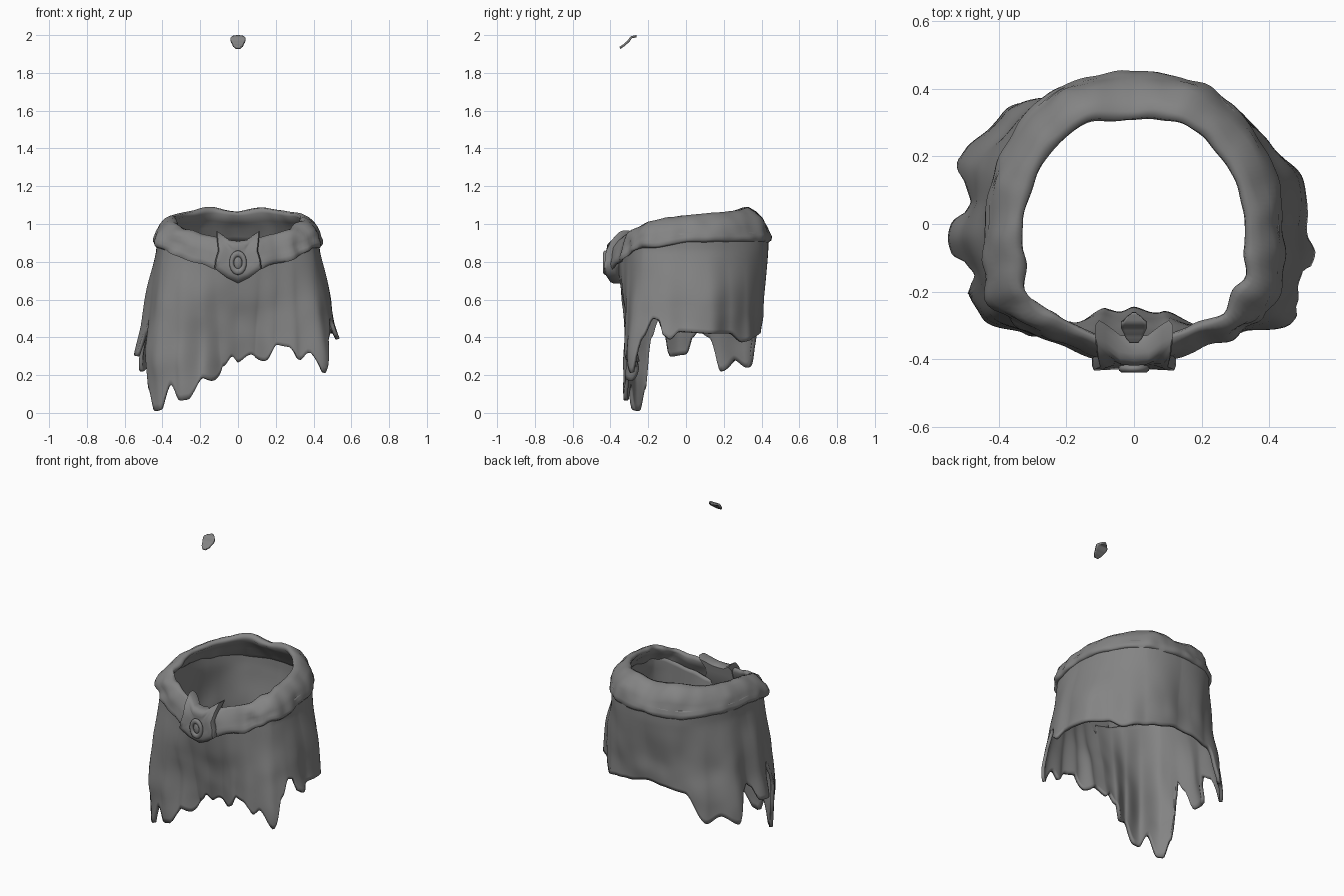
import bpy, bmesh
from math import sin, cos, pi, radians
from mathutils import Vector, noise

if "Cube" in bpy.data.objects:
    bpy.data.objects.remove(bpy.data.objects["Cube"])

grey = bpy.data.materials.new("dark_grey")
grey.diffuse_color = (.23, .23, .23, 1)
grey.use_nodes = True
grey.node_tree.nodes["Principled BSDF"].inputs["Base Color"].default_value = grey.diffuse_color


def interp(keys, a, ease=.5):
    """Interpolation through (position, value) pairs; ease 0 is linear, 1 is rounded."""
    if a <= keys[0][0]:
        return keys[0][1]
    for (a0, v0), (a1, v1) in zip(keys, keys[1:]):
        if a <= a1:
            t = (a - a0) / (a1 - a0)
            return v0 + (v1 - v0) * ((1 - ease) * t + ease * t * t * (3 - 2 * t))
    return keys[-1][1]


def finish(ob, angle):
    ob.data.materials.append(grey)
    bpy.ops.object.select_all(action='DESELECT')
    ob.select_set(True)
    bpy.context.view_layer.objects.active = ob
    bpy.ops.object.shade_smooth_by_angle(angle=radians(angle))


def add_mesh(name, verts, faces, angle=50):
    me = bpy.data.meshes.new(name)
    me.from_pydata(verts, [], faces)
    bm = bmesh.new()
    bm.from_mesh(me)
    bmesh.ops.recalc_face_normals(bm, faces=bm.faces)
    bm.to_mesh(me)
    bm.free()
    ob = bpy.data.objects.new(name, me)
    bpy.context.collection.objects.link(ob)
    finish(ob, angle)
    return ob


def thicken(ob, amount):
    sol = ob.modifiers.new("thickness", 'SOLIDIFY')
    sol.thickness = amount
    sol.offset = 0


def grid_faces(nu, nv, wrap_u=False, wrap_v=False):
    return [(i * nv + j, i * nv + (j + 1) % nv,
             (i + 1) % nu * nv + (j + 1) % nv, (i + 1) % nu * nv + j)
            for i in range(nu if wrap_u else nu - 1)
            for j in range(nv if wrap_v else nv - 1)]


def polar(a, r, z):
    """Angle in degrees, 0 at the front, positive towards +x."""
    return Vector((r * sin(radians(a)), -r * cos(radians(a)), z))


def wobble(p, freq, amp):
    return amp * noise.noise(Vector(p) * freq)


# Belt plan and heights, symmetric about the front
OUTER = [(0, .41), (15, .415), (30, .415), (45, .45), (60, .485), (75, .46),
         (90, .44), (120, .445), (150, .465), (180, .45)]
INNER = [(0, .34), (30, .345), (45, .365), (60, .365), (75, .34), (90, .325),
         (120, .32), (150, .33), (180, .305)]
TOP = [(0, .90), (15, .925), (30, .945), (45, .97), (60, 1.01), (75, 1.035), (90, 1.045),
       (120, 1.06), (158, 1.088), (180, 1.07)]
BOTTOM = [(0, .735), (15, .755), (30, .79), (60, .87), (90, .905), (180, .905)]

# Belt: folded band swept around the waist
PROFILE = [(.78, .03), (.92, 0), (1, .08), (1, .2), (.92, .33), (.87, .5), (.72, .7),
           (.45, .9), (.2, 1), (.03, .97), (0, .85), (.25, .62), (.5, .4), (.65, .15)]
N = 160
verts = []
for i in range(N):
    a = -180 + 360 * i / N
    b = abs(a)
    ri, ro, z0, z1 = (interp(k, b) for k in (INNER, OUTER, BOTTOM, TOP))
    rough = .01 + .025 * max(0, 1 - abs(b - 55) / 25)
    for u, v in PROFILE:
        p = polar(a, ri + (ro - ri) * u, z0 + (z1 - z0) * v)
        verts.append(polar(a, ri + (ro - ri) * u + wobble(p, 13, rough),
                           p.z + wobble(p, 8, .012)))
add_mesh("belt", verts, grid_faces(N, len(PROFILE), True, True), 80)

# Skirt: ragged cloth hanging from the belt
HEM = [(-180, .45), (-165, .44), (-145, .42), (-131, .24), (-121, .28), (-110, .22),
       (-104, .40), (-98, .43), (-94, .40), (-90, .31), (-81, .30), (-77, .42),
       (-72, .49), (-69, .40), (-65, .13), (-60, .01), (-56, .015), (-50, .15),
       (-44, .065), (-40, .07), (-31, .185), (-25, .17), (-16, .25), (-7, .30), (0, .27),
       (14, .31), (26, .275), (34, .36), (40, .35), (47, .28), (51, .32), (58, .21),
       (64, .40), (70, .50), (74, .49), (77, .41), (81, .39), (86, .43), (105, .42),
       (120, .42), (132, .375), (146, .40), (160, .42), (180, .45)]
LOW_R = [(-180, .37), (-150, .41), (-130, .495), (-110, .53), (-98, .50), (-85, .55),
         (-72, .52), (-58, .51), (-45, .44), (-32, .36), (-18, .285), (0, .26), (18, .28),
         (32, .355), (45, .44), (58, .53), (70, .54), (80, .56), (90, .545), (105, .535),
         (120, .485), (135, .45), (150, .41), (180, .37)]
HIGH_R = [(0, .36), (30, .375), (60, .45), (90, .42), (120, .425), (150, .445), (180, .425)]
N, ROWS = 320, 26
verts = []
for i in range(N):
    a = -180 + 360 * i / N
    top = interp(BOTTOM, abs(a)) + .05
    hem = interp(HEM, a, .95)
    rh, rl = interp(HIGH_R, abs(a)), interp(LOW_R, a, .8)
    for j in range(ROWS):
        z = top + (hem - top) * j / (ROWS - 1)
        t = min(1.1, max(0, (.86 - z) / .56))
        r = rh + (rl - rh) * t
        p = polar(a, r, z * .75)
        r += wobble(p, 5, .024) * min(1, t * 2) + wobble(p, 10, .008) * t
        verts.append(polar(a, r, z))
thicken(add_mesh("skirt", verts, grid_faces(N, ROWS, True), 70), .02)

# Buckle: horned, pointed plate that leans back at the top
HALF = [(0, .91), (.045, .915), (.085, .945), (.115, .965), (.112, .92), (.105, .86),
        (.12, .81), (.125, .765), (.06, .715), (0, .685)]
LEAN = [(.68, -.395), (.75, -.435), (.88, -.422), (.965, -.35)]
outline = HALF + [(-x, z) for x, z in HALF[-2:0:-1]]
n = len(outline)
RINGS = [(.9, .075), (1, .05), (1, .015), (.95, 0), (.75, 0), (.55, .008), (.3, .008)]
verts = []
for s, depth in RINGS:
    for x, z in outline:
        zz = .81 + (z - .81) * s
        verts.append((x * s, interp(LEAN, zz) + depth, zz))
faces = grid_faces(len(RINGS), n, False, True)
faces += [tuple(range(n)), tuple(range(len(verts) - n, len(verts)))]
add_mesh("buckle_plate", verts, faces, 60)

# Oval setting and stone on the buckle
bpy.ops.mesh.primitive_torus_add(major_radius=.034, minor_radius=.012, major_segments=32,
                                 minor_segments=10, location=(0, -.428, .795),
                                 rotation=(pi / 2, 0, 0))
ring = bpy.context.object
ring.name = "buckle_ring"
ring.scale = (1, 1.4, 1)
finish(ring, 60)
bpy.ops.mesh.primitive_uv_sphere_add(segments=20, ring_count=12, radius=1,
                                     location=(0, -.422, .795))
stone = bpy.context.object
stone.name = "buckle_stone"
stone.scale = (.022, .014, .036)
finish(stone, 60)

# Small curved scrap floating above: tapered at both ends, flat on top
WIDTH = [(0, .012), (.2, .026), (.6, .04), (.8, .026), (1, .006)]
RISE = [(0, 1.932), (.2, 1.944), (.45, 1.962), (.7, 1.989), (1, 1.994)]
NU, NV = 17, 9
verts = []
for i in range(NU):
    t = i / (NU - 1)
    for j in range(NV):
        s = 2 * j / (NV - 1) - 1
        verts.append((interp(WIDTH, t) * s, -.35 + .088 * t, interp(RISE, t)))
thicken(add_mesh("floating_scrap", verts, grid_faces(NU, NV)), .012)
